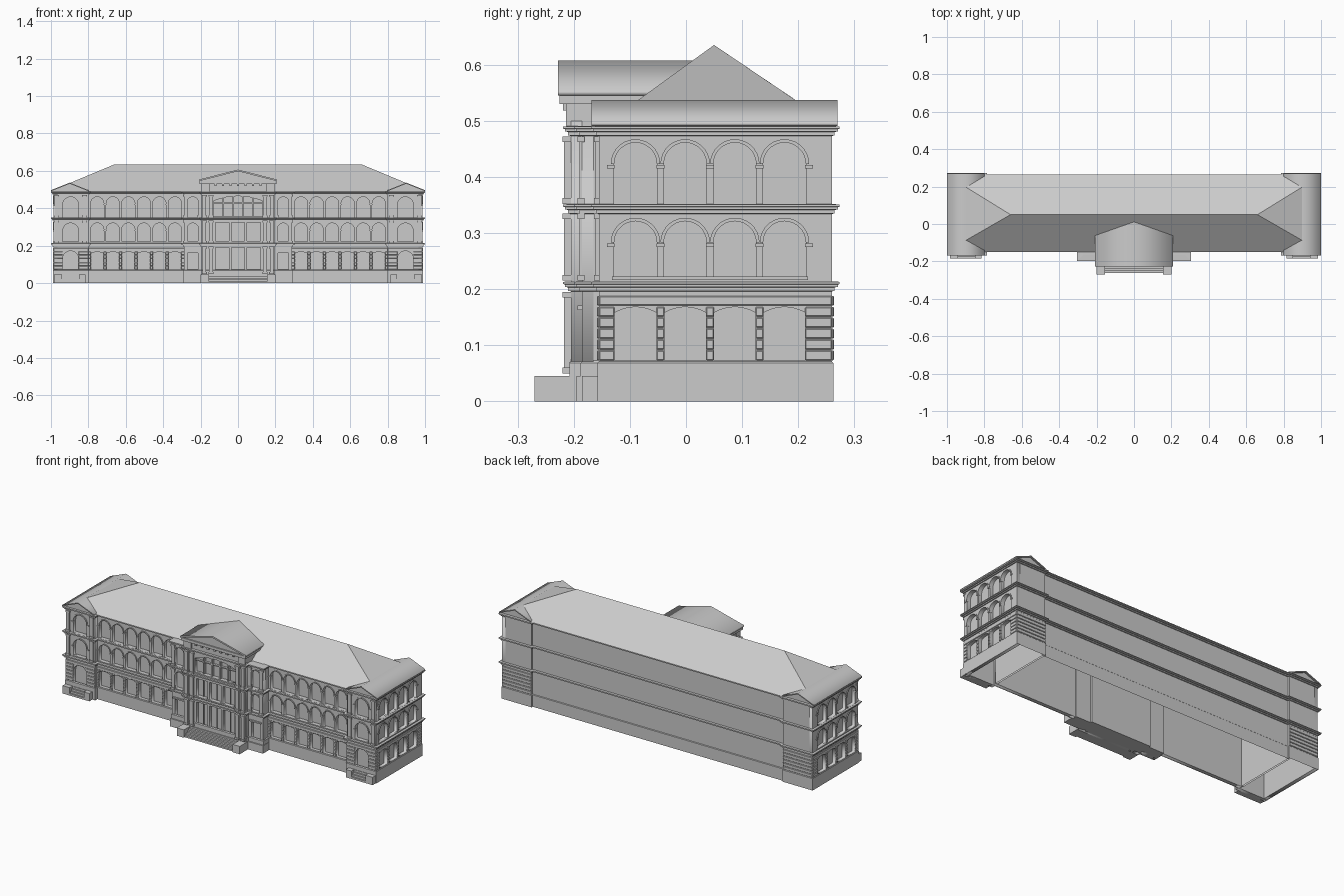
import bpy, bmesh, math
from mathutils import Matrix, Vector

if "Cube" in bpy.data.objects:
    bpy.data.objects.remove(bpy.data.objects["Cube"])

I4 = Matrix.Identity(4)


def front(y):      # local x, y, z -> world x, z, -y
    return Matrix.Translation((0, y, 0)) @ Matrix.Rotation(math.pi / 2, 4, 'X')


def side(x):       # local x, y, z -> world y, z, x
    return Matrix(((0, 0, 1, x), (1, 0, 0, 0), (0, 1, 0, 0), (0, 0, 0, 1)))


def add(name, mesh, mirror=False, bevel=0):
    ob = bpy.data.objects.new(name, mesh)
    bpy.context.collection.objects.link(ob)
    if bevel:
        b = ob.modifiers.new("bevel", 'BEVEL')
        b.width, b.segments = bevel, 1
    if mirror:
        m = ob.modifiers.new("mirror", 'MIRROR')
        m.use_mirror_merge = False
    return ob


def finish(name, bm, mirror=False, bevel=0):
    bmesh.ops.recalc_face_normals(bm, faces=bm.faces)
    me = bpy.data.meshes.new(name)
    bm.to_mesh(me)
    bm.free()
    return add(name, me, mirror, bevel)


def boxes(name, items, M=I4, mirror=False, bevel=0, open_bottom=False):
    bm = bmesh.new()
    for x0, x1, y0, y1, z0, z1 in items:
        S = Matrix.Diagonal((x1 - x0, y1 - y0, z1 - z0, 1))
        T = Matrix.Translation(((x0 + x1) / 2, (y0 + y1) / 2, (z0 + z1) / 2))
        bmesh.ops.create_cube(bm, size=1, matrix=M @ T @ S)
    if open_bottom:
        bm.normal_update()
        low = [f for f in bm.faces if f.normal.z < -0.9]
        bmesh.ops.delete(bm, geom=low, context='FACES')
    return finish(name, bm, mirror, bevel)


def panel(name, loops, t, M, mirror=False):
    """Flat filled outlines (with holes), t thick behind the plane of M."""
    cu = bpy.data.curves.new(name, 'CURVE')
    cu.dimensions, cu.fill_mode, cu.extrude = '2D', 'BOTH', abs(t) / 2
    for pts in loops:
        sp = cu.splines.new('POLY')
        sp.points.add(len(pts) - 1)
        for p, (u, v) in zip(sp.points, pts):
            p.co = (u, v, 0, 1)
        sp.use_cyclic_u = True
    tmp = bpy.data.objects.new("tmp", cu)
    bpy.context.collection.objects.link(tmp)
    dg = bpy.context.evaluated_depsgraph_get()
    me = bpy.data.meshes.new_from_object(tmp.evaluated_get(dg))
    bpy.data.objects.remove(tmp)
    me.transform(M @ Matrix.Translation((0, 0, -t / 2)))
    bm = bmesh.new()
    bm.from_mesh(me)
    bmesh.ops.remove_doubles(bm, verts=bm.verts, dist=1e-6)
    return finish(name, bm, mirror)


def rect(u0, u1, z0, z1):
    return [(u0, z0), (u1, z0), (u1, z1), (u0, z1)]


def opening(c, r, z0, zs, rise, n=14):
    a = [math.pi * i / n for i in range(n + 1)]
    return [(c - r, z0), (c + r, z0)] + [(c + r * math.cos(t), zs + rise * math.sin(t)) for t in a]


def segmental(c, r, z0, zs, rise, n=8):
    k = [1 - 2 * i / n for i in range(n + 1)]
    return [(c - r, z0), (c + r, z0)] + [(c + r * t, zs + rise * (1 - t * t)) for t in k]


def ring(c, r, w, zs, n=14):
    a = [math.pi * i / n for i in range(n + 1)]
    return ([(c + (r + w) * math.cos(t), zs + (r + w) * math.sin(t)) for t in a] +
            [(c + r * math.cos(t), zs + r * math.sin(t)) for t in reversed(a)])


FLOORS = ((.222, .321), (.352, .461))   # sill and arch crown of the upper floors


def facade(name, M, u0, u1, cs, r, ground, rows=6):
    holes, rings, trim = list(ground), [], []
    for sill, crown in FLOORS:
        zs = crown - r
        holes += [opening(c, r, sill, zs, r) for c in cs]
        rings += [ring(c, r, r * .16, zs) for c in cs]
        edges = [cs[0] - r - .012] + [c + s * r for c in cs for s in (-1, 1)] + [cs[-1] + r + .012]
        for a, b in zip(edges[::2], edges[1::2]):           # impost caps
            trim.append((a - .001, b + .001, zs - .008, zs - .002, -.01, .004))
        trim.append((cs[0] - r - .004, cs[-1] + r + .004, sill - .006, sill, -.01, .004))
    panel(name + "_wall", [rect(u0, u1, 0, .485)] + [h for h in holes], .02, M, True)
    for i, p in enumerate(rings):
        panel(f"{name}_arch_moulding_{i}", [p], -.004, M, True)
    boxes(name + "_imposts_and_sills", trim, M, True)
    stones = []                                             # rusticated ground floor
    for i in range(rows):
        z0 = .073 + i * .0195
        cuts = [(p[0][0], p[1][0]) for p in ground if max(q[1] for q in p) > z0 + .006]
        e = [u0] + [v for c in sorted(cuts) for v in c] + [u1]
        stones += [(a, b, z0, z0 + .0175, -.003, .004) for a, b in zip(e[::2], e[1::2])]
    if stones:
        boxes(name + "_rusticated_stones", stones, M, True, .0018)


# body shells, whose front faces are the recessed glazing
boxes("main_body", [(-.81, .81, -.115, .25, 0, .488)], open_bottom=True)
boxes("end_wing_body", [(.8, .966, -.135, .26, 0, .488)], mirror=True, open_bottom=True)
boxes("flanking_bay_body", [(.19, .288, -.165, -.11, 0, .488)], mirror=True)
boxes("portico_body", [(-.193, .193, -.187, -.1, 0, .5)])

# facades
mc = [.3375 + .083 * i for i in range(6)]
facade("main_front", front(-.135), .285, .805, mc, .035,
       [segmental(c, .034, .073, .158, .009) for c in mc])
sc = [-.09 + .0885 * i for i in range(4)]
facade("wing_side", side(.986), -.155, .26, sc, .038,
       [segmental(c, .037, .073, .158, .01) for c in sc])
facade("wing_front", front(-.155), .8, .986, [.895], .042,
       [opening(.895, .042, .045, .13, .042)])
facade("flanking_bay", front(-.185), .193, .29, [.242], .03,
       [rect(.214, .27, .05, .16)], rows=0)
boxes("wing_back_stones", [(.8, .986, .257, .264, .073 + i * .0195, .0905 + i * .0195) for i in range(6)],
      mirror=True, bevel=.0018)

# portico wall with doors, tall windows and a broad top window
ph = [rect(c - .036, c + .036, z0, z1) for c in (-.085, 0, .085) for z0, z1 in ((.045, .19), (.225, .325))]
panel("portico_wall", [rect(-.195, .195, 0, .5)] + ph + [segmental(0, .13, .36, .44, .025)], .02, front(-.205))
boxes("portico_mullions", [(c - .004, c + .004, -.202, -.185, .36, .465) for c in (-.078, -.026, .026, .078)]
      + [(-.13, .13, -.2, -.185, .425, .431)]
      + [(c - .002, c + .002, -.193, -.185, .045, .325) for c in (-.085, 0, .085)])
boxes("portico_sills", [(-.135, .135, -.211, -.2, z - .007, z) for z in (.225, .36)])

# pilasters with bases and caps
pil = []
for z0, z1 in ((.05, .195), (.215, .335), (.352, .472)):
    places = [(.145, .205, .012), (.18, .205, .012)]
    if z0 > .1:
        places += [(.82, .155, .006), (.97, .155, .006), (.205, .185, .005), (.28, .185, .005)]
    for c, y, d in places:
        pil += [(c - .01, c + .01, -y - d, -y + .004, z0, z1),
                (c - .013, c + .013, -y - d - .003, -y + .004, z0, z0 + .01),
                (c - .013, c + .013, -y - d - .003, -y + .004, z1 - .01, z1)]
boxes("pilasters", pil, mirror=True)
boxes("bay_door_hood", [(.205, .28, -.193, -.18, .163, .171)], mirror=True)

# string courses, cornice and plinth swept round the whole outline
half = [(.195, -.205), (.195, -.185), (.29, -.185), (.29, -.135), (.8, -.135),
        (.8, -.155), (.986, -.155), (.986, .26), (.8, .26), (.8, .25)]
outline = [Vector(p) for p in half] + [Vector((-x, y)) for x, y in reversed(half)]


def sweep(name, profile):
    bm, n, rows = bmesh.new(), len(outline), []
    for i, p in enumerate(outline):
        d1, d2 = (p - outline[i - 1]).normalized(), (outline[(i + 1) % n] - p).normalized()
        off = Vector((d1.y + d2.y, -d1.x - d2.x))
        rows.append([bm.verts.new((p.x + off.x * o, p.y + off.y * o, z)) for o, z in profile])
    for i in range(n):
        a, b = rows[i], rows[(i + 1) % n]
        for k in range(len(profile) - 1):
            bm.faces.new((a[k], b[k], b[k + 1], a[k + 1]))
    finish(name, bm)


for nm, z in (("lower_string_course", .207), ("upper_string_course", .345), ("top_cornice", .484)):
    sweep(nm, [(-.004, z - .012), (.005, z - .01), (.005, z - .004), (.011, z - .003),
               (.011, z + .001), (.014, z + .002), (.014, z + .006), (-.018, z + .007)])
sweep("plinth", [(.003, 0), (.003, .068), (-.002, .073)])

# hipped main roof
bm = bmesh.new()
for s in (-1, 1):
    for x, y, z in ((.66, .05, .635), (.8, -.15, .49), (.8, .265, .49), (.9, -.088, .535), (.9, .198, .535)):
        bm.verts.new((s * x, y, z))
bmesh.ops.convex_hull(bm, input=bm.verts)
bmesh.ops.dissolve_limit(bm, angle_limit=.01, verts=bm.verts, edges=bm.edges)
finish("main_roof", bm)


def gable(name, c, w, z0, z1, y0, y1, t, mirror):
    chevron = [(c - w, z0), (c - w, z0 - t), (c, z1 - t), (c + w, z0 - t), (c + w, z0), (c, z1)]
    panel(name + "_roof", [chevron], y1 - y0, front(y0), mirror)
    panel(name + "_tympanum", [[(c - w, z0 - t), (c + w, z0 - t), (c, z1 - t)]],
          y1 - y0 - .02, front(y0 + .01), mirror)


gable("wing_gable", .9, .1, .497, .537, -.168, .27, .006, True)
gable("portico_gable", 0, .208, .554, .607, -.228, .012, .009, False)

# attic under the portico gable
boxes("portico_attic", [(-.193, .193, -.205, -.06, .49, .535), (-.205, .205, -.225, -.07, .53, .546)])
boxes("attic_posts", [(.15, .195, -.214, -.18, .49, .532)], mirror=True)
boxes("attic_brackets", [(x / 100 - .006, x / 100 + .006, -.219, -.2, .518, .531) for x in range(-12, 13, 4)])

# entrance steps
st = [(-.16, .16, -.262 + .012 * i, -.18, .009 * i, .009 * (i + 1)) for i in range(5)]
boxes("portico_steps", st)
boxes("portico_step_cheeks", [(.155, .2, -.27, -.137, 0, .045), (.2, .295, -.195, -.137, 0, .045)], mirror=True)
boxes("wing_steps", [(.845, .945, -.185 + .008 * i, -.137, .011 * i, .011 * (i + 1)) for i in range(4)], mirror=True)
boxes("wing_step_cheeks", [(.815, .85, -.185, -.137, 0, .045), (.94, .985, -.185, -.137, 0, .045)], mirror=True)
